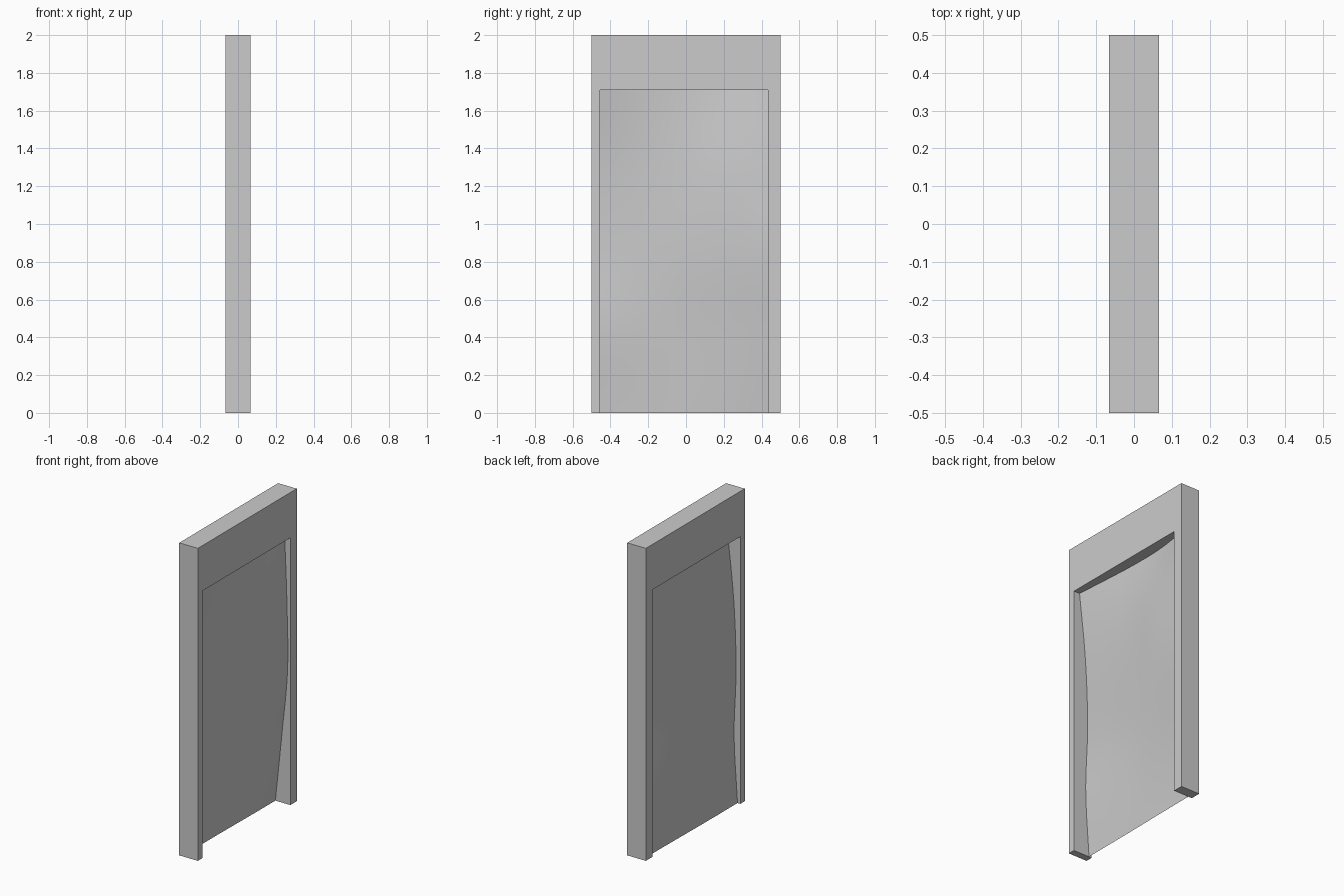
import bpy, bmesh

if "Cube" in bpy.data.objects:
    bpy.data.objects.remove(bpy.data.objects["Cube"])

HALF = 0.066                      # half depth of the frame
Y0, Y1, TOP = -0.455, 0.435, 1.71  # opening


def make_object(name, bm):
    mesh = bpy.data.meshes.new(name)
    bm.to_mesh(mesh)
    bm.free()
    obj = bpy.data.objects.new(name, mesh)
    bpy.context.collection.objects.link(obj)
    return obj


# Door frame: one U-shaped outline extruded through its depth
bm = bmesh.new()
outline = [(-0.5, 0), (Y0, 0), (Y0, TOP), (Y1, TOP), (Y1, 0),
           (0.5, 0), (0.5, 2), (-0.5, 2)]
face = bm.faces.new([bm.verts.new((-HALF, y, z)) for y, z in outline])
ext = bmesh.ops.extrude_face_region(bm, geom=[face])
moved = [g for g in ext["geom"] if isinstance(g, bmesh.types.BMVert)]
bmesh.ops.translate(bm, verts=moved, vec=(2 * HALF, 0, 0))
bmesh.ops.recalc_face_normals(bm, faces=bm.faces)
make_object("door_frame", bm)

# Curtain depth at a few points: rows bottom to top, columns along y
DEPTH = [
    [-0.046, -0.046, -0.044, -0.041, -0.040],
    [-0.022, -0.026, -0.024, -0.012, 0.005],
    [-0.036, -0.020, 0.000, 0.022, 0.046],
    [-0.020, -0.010, 0.004, 0.026, 0.042],
    [0.024, 0.008, -0.004, -0.002, 0.026],
]


def spline(vals, t):
    """Smooth curve through evenly spaced values, t from 0 to 1."""
    n = len(vals) - 1
    i = min(int(t * n), n - 1)
    f = t * n - i
    b, c = vals[i], vals[i + 1]
    a = vals[i - 1] if i > 0 else 2 * b - c
    d = vals[i + 2] if i + 2 <= n else 2 * c - b
    return b + 0.5 * f * (c - a + f * (2 * a - 5 * b + 4 * c - d
                                       + f * (3 * (b - c) + d - a)))


# Rippling curtain sheet filling the opening
NY, NZ = 24, 40
bm = bmesh.new()
grid = []
for j in range(NZ + 1):
    v = j / NZ
    row = []
    for i in range(NY + 1):
        u = i / NY
        x = spline([spline(r, u) for r in DEPTH], v)
        row.append(bm.verts.new((x, Y0 + (Y1 - Y0) * u, TOP * v)))
    grid.append(row)
for j in range(NZ):
    for i in range(NY):
        f = bm.faces.new((grid[j][i], grid[j][i + 1],
                          grid[j + 1][i + 1], grid[j + 1][i]))
        f.smooth = True
make_object("curtain", bm)
